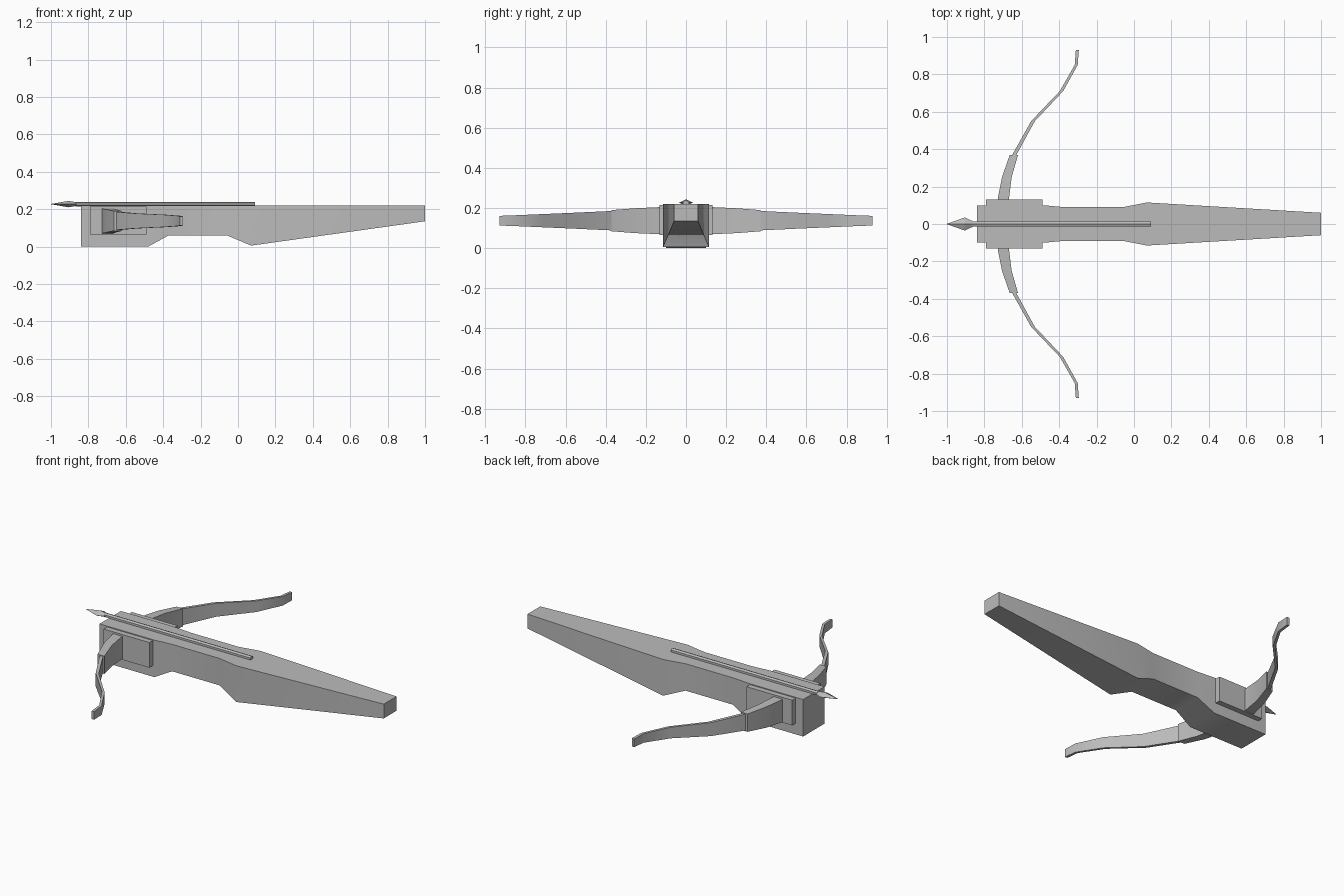
import bpy, bmesh, math

if "Cube" in bpy.data.objects:
    bpy.data.objects.remove(bpy.data.objects["Cube"], do_unlink=True)

grey = bpy.data.materials.new("plain grey")
grey.use_nodes = True
colour = (0.5, 0.5, 0.5, 1)
grey.diffuse_color = colour
grey.node_tree.nodes["Principled BSDF"].inputs["Base Color"].default_value = colour


def loft(name, rings, smooth=0):
    """Skin a row of equal cross-sections and cap both ends."""
    bm = bmesh.new()
    loops = [[bm.verts.new(p) for p in ring] for ring in rings]
    n = len(loops[0])
    for a, b in zip(loops, loops[1:]):
        for i in range(n):
            j = (i + 1) % n
            bm.faces.new((a[i], a[j], b[j], b[i]))
    bm.faces.new(loops[0])
    bm.faces.new(loops[-1])
    bmesh.ops.recalc_face_normals(bm, faces=bm.faces)
    mesh = bpy.data.meshes.new(name)
    bm.to_mesh(mesh)
    bm.free()
    mesh.materials.append(grey)
    ob = bpy.data.objects.new(name, mesh)
    bpy.context.collection.objects.link(ob)
    if smooth:
        bpy.ops.object.select_all(action='DESELECT')
        ob.select_set(True)
        bpy.context.view_layer.objects.active = ob
        bpy.ops.object.shade_smooth_by_angle(angle=math.radians(smooth))
    return ob


def rect_x(x, w, lo, hi):
    return [(x, -w, lo), (x, w, lo), (x, w, hi), (x, -w, hi)]


def rect_y(y, x0, x1, lo, hi):
    return [(x0, y, lo), (x1, y, lo), (x1, y, hi), (x0, y, hi)]


def ring_x(x, ry, rz, n, z=0.227):
    turns = [math.tau * i / n + math.pi / 2 for i in range(n)]
    return [(x, ry * math.cos(t), z + rz * math.sin(t)) for t in turns]


# Stock: position along x, half width, underside height
TOP = 0.22
stock = [(-0.84, 0.10, 0), (-0.48, 0.10, 0), (-0.37, 0.09, 0.06),
         (-0.06, 0.09, 0.06), (0.07, 0.115, 0.005), (1.0, 0.06, 0.135)]
loft("stock", [rect_x(x, w, lo, TOP) for x, w, lo in stock], 35)

# Limb sections: y, centre x, half thickness, half height
MID = 0.137
inner = [(0.09, -0.70, 0.03, 0.068), (0.14, -0.698, 0.03, 0.067),
         (0.25, -0.68, 0.026, 0.062), (0.37, -0.642, 0.022, 0.053)]
outer = [(0.355, -0.648, 0.011, 0.049), (0.55, -0.54, 0.010, 0.040),
         (0.71, -0.388, 0.009, 0.033), (0.85, -0.309, 0.008, 0.027),
         (0.93, -0.303, 0.008, 0.024)]

# Both sides: mounting plate, thick limb root and thin limb
for side, s in (("left", 1), ("right", -1)):
    loft(side + "_plate", [rect_y(s * y, -0.79, -0.49, 0.065, 0.215)
                           for y in (0.08, 0.132)])
    for part, rows in (("limb_root", inner), ("limb_tip", outer)):
        loft(f"{side}_{part}", [rect_y(s * y, x - t, x + t, MID - h, MID + h)
                                for y, x, t, h in rows], 30)

# Bolt resting on top, with a four-sided head
loft("bolt_shaft", [ring_x(x, 0.016, 0.012, 6) for x in (-0.87, 0.09)])
head = [(-1.0, 0.001, 0.001), (-0.905, 0.035, 0.017), (-0.86, 0.014, 0.009)]
loft("bolt_head", [ring_x(x, ry, rz, 4) for x, ry, rz in head])
